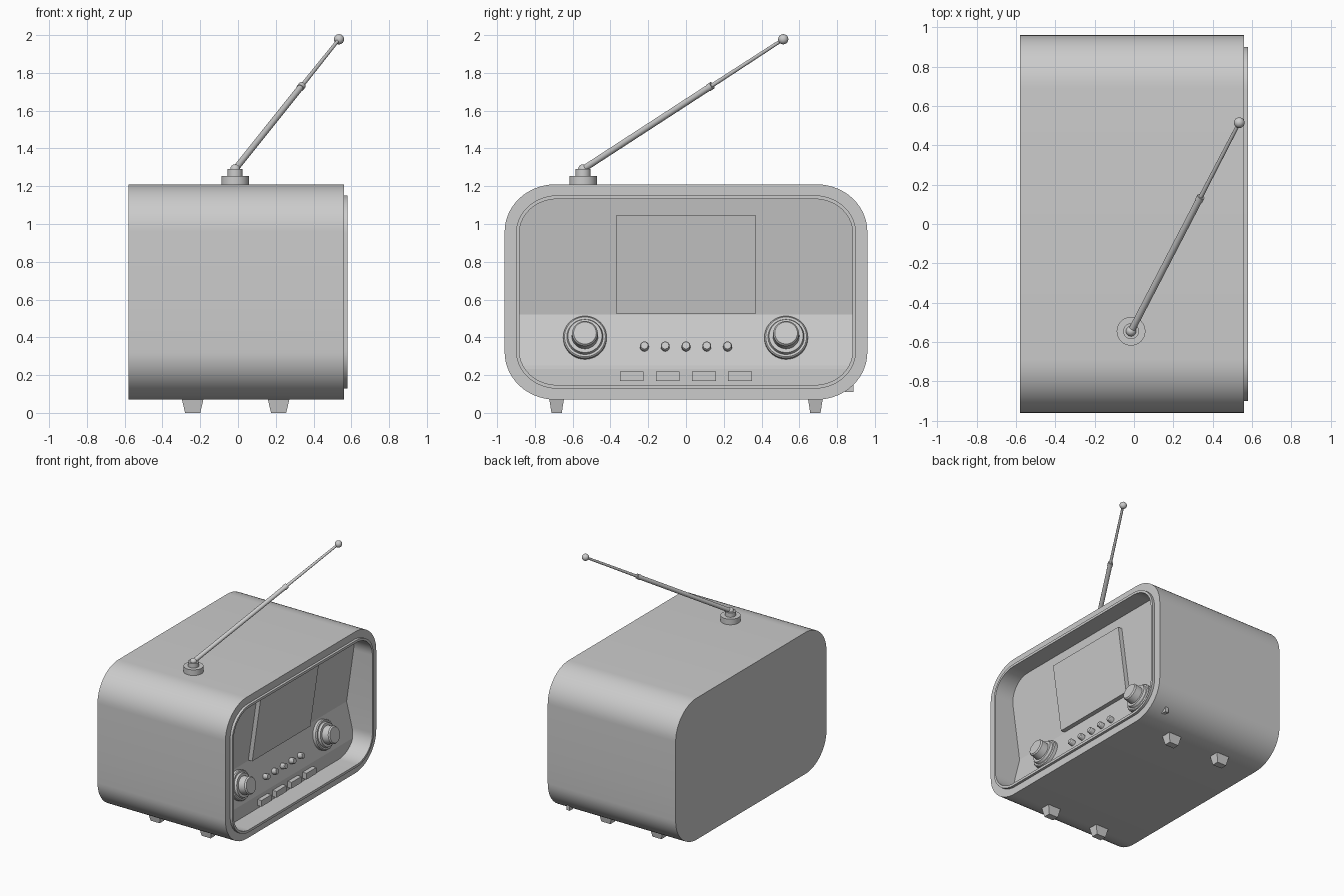
import bpy, bmesh, math
from mathutils import Vector

if "Cube" in bpy.data.objects:
    bpy.data.objects.remove(bpy.data.objects["Cube"])

ZC = 0.64            # cabinet centre height
CREASE = 0.52        # deepest line of the fascia


def fascia_x(z):
    """Depth of the folded front panel at height z."""
    if z >= CREASE:
        return 0.35 + (z - CREASE) * 0.145
    return 0.35 + (CREASE - max(z, 0.24)) * 0.25


def half_profile(w, h, ry, rz, n=14):
    """Right half of a rounded rectangle, bottom to top, as (y, z)."""
    pts = []
    for i in range(n + 1):
        a = -math.pi / 2 + i / n * math.pi / 2
        pts.append((w - ry + ry * math.cos(a), ZC - h + rz + rz * math.sin(a)))
    pts.append((w, CREASE))
    for i in range(n + 1):
        a = i / n * math.pi / 2
        pts.append((w - ry + ry * math.cos(a), ZC + h - rz + rz * math.sin(a)))
    return pts


def finish(name, bm, smooth=True):
    bmesh.ops.recalc_face_normals(bm, faces=bm.faces)
    me = bpy.data.meshes.new(name)
    bm.to_mesh(me)
    bm.free()
    ob = bpy.data.objects.new(name, me)
    bpy.context.collection.objects.link(ob)
    if smooth:
        bpy.ops.object.select_all(action='DESELECT')
        ob.select_set(True)
        bpy.context.view_layer.objects.active = ob
        bpy.ops.object.shade_smooth_by_angle(angle=math.radians(30))
    return ob


def lathe(name, base, direction, rings, seg=32):
    """Turned part: rings are (radius, height) along direction from base."""
    bm = bmesh.new()
    q = Vector(direction).to_track_quat('Z', 'Y')
    loops = []
    for r, h in rings:
        loops.append([bm.verts.new(Vector(base) + q @ Vector(
            (r * math.cos(k * math.tau / seg), r * math.sin(k * math.tau / seg), h)))
            for k in range(seg)])
    for a, b in zip(loops, loops[1:]):
        for k in range(seg):
            bm.faces.new((a[k], a[(k + 1) % seg], b[(k + 1) % seg], b[k]))
    bm.faces.new(loops[0][::-1])
    bm.faces.new(loops[-1])
    return finish(name, bm)


def ball(name, loc, r):
    bm = bmesh.new()
    bmesh.ops.create_uvsphere(bm, u_segments=24, v_segments=12, radius=r)
    bmesh.ops.translate(bm, verts=bm.verts, vec=loc)
    return finish(name, bm)


def box(name, loc, size, taper=1.0):
    """Box centred on loc; taper scales its lower end."""
    bm = bmesh.new()
    bmesh.ops.create_cube(bm, size=1)
    for v in bm.verts:
        t = taper if v.co.z < 0 else 1
        v.co = Vector((v.co.x * size[0] * t, v.co.y * size[1] * t, v.co.z * size[2])) + Vector(loc)
    return finish(name, bm, False)


# Cabinet: outer shell, front frame, raised rim, recess walls and folded fascia
bm = bmesh.new()
outer = half_profile(0.96, 0.57, 0.27, 0.25)
rim_out = half_profile(0.90, 0.512, 0.22, 0.20)
rim_in = half_profile(0.882, 0.492, 0.20, 0.18)
stages = [(outer, lambda z: -0.58), (outer, lambda z: 0.56), (rim_out, lambda z: 0.56),
          (rim_out, lambda z: 0.58), (rim_in, lambda z: 0.58), (rim_in, fascia_x)]
loops = []
for prof, fx in stages:
    full = prof + [(-y, z) for y, z in reversed(prof)]
    loops.append([bm.verts.new((fx(z), y, z)) for y, z in full])
n = len(loops[0])
for a, b in zip(loops, loops[1:]):
    for k in range(n):
        bm.faces.new((a[k], a[(k + 1) % n], b[(k + 1) % n], b[k]))
bm.faces.new(loops[0])
last = loops[-1]
for k in range(n // 2 - 1):
    bm.faces.new((last[k], last[k + 1], last[n - 2 - k], last[n - 1 - k]))
cabinet = finish("cabinet", bm)
# keep the fascia folds crisp
for p in cabinet.data.polygons:
    if len(p.vertices) == 4 and abs(p.normal.y) < 0.01 and p.normal.x > 0.5:
        p.use_smooth = False

# Display screen, lying on the upper fascia
bm = bmesh.new()
corners = [(-0.37, 0.525), (0.37, 0.525), (0.37, 1.045), (-0.37, 1.045)]
back = [bm.verts.new((fascia_x(z) - 0.01, y, z)) for y, z in corners]
front = [bm.verts.new((fascia_x(z) + 0.035, y, z)) for y, z in corners]
bm.faces.new(back)
bm.faces.new(front)
for k in range(4):
    j = (k + 1) % 4
    bm.faces.new((back[k], back[j], front[j], front[k]))
finish("display", bm, False)

# Dials and small knobs, square to the sloping lower fascia
normal = (1, 0, 0.25)
for side, y in (("left", -0.535), ("right", 0.53)):
    lathe(side + "_dial", (fascia_x(0.395), y, 0.395), normal,
          [(0.115, -0.01), (0.115, 0.025), (0.108, 0.032), (0.096, 0.032), (0.09, 0.05),
           (0.07, 0.05), (0.068, 0.105), (0.06, 0.115)], 48)
for i in range(5):
    lathe(f"small_knob_{i + 1}", (fascia_x(0.348), -0.22 + i * 0.11, 0.348), normal,
          [(0.023, -0.01), (0.023, 0.032), (0.019, 0.038)], 24)

# Push buttons
for i in range(4):
    box(f"push_button_{i + 1}", (0.43, -0.287 + i * 0.191, 0.195), (0.05, 0.125, 0.05))

# Feet and small side tab
for x in (-0.24, 0.215):
    for y in (-0.685, 0.685):
        box("foot", (x, y, 0.04), (0.118, 0.08, 0.08), 0.68)
box("side_tab", (0.43, 0.865, 0.13), (0.03, 0.045, 0.04))

# Telescopic antenna
bx, by = -0.015, -0.545
lathe("antenna_base", (bx, by, 1.20), (0, 0, 1),
      [(0.073, 0), (0.073, 0.055), (0.04, 0.055), (0.04, 0.09)])
ball("antenna_pivot", (bx, by, 1.29), 0.026)
start, tip = Vector((bx, by, 1.29)), Vector((0.535, 0.515, 1.978))
axis = tip - start
length = axis.length
lathe("antenna_rod", start, axis,
      [(0.017, 0), (0.017, length * 0.625), (0.02, length * 0.625),
       (0.02, length * 0.645), (0.011, length * 0.645), (0.009, length)], 20)
ball("antenna_tip", tip, 0.027)
